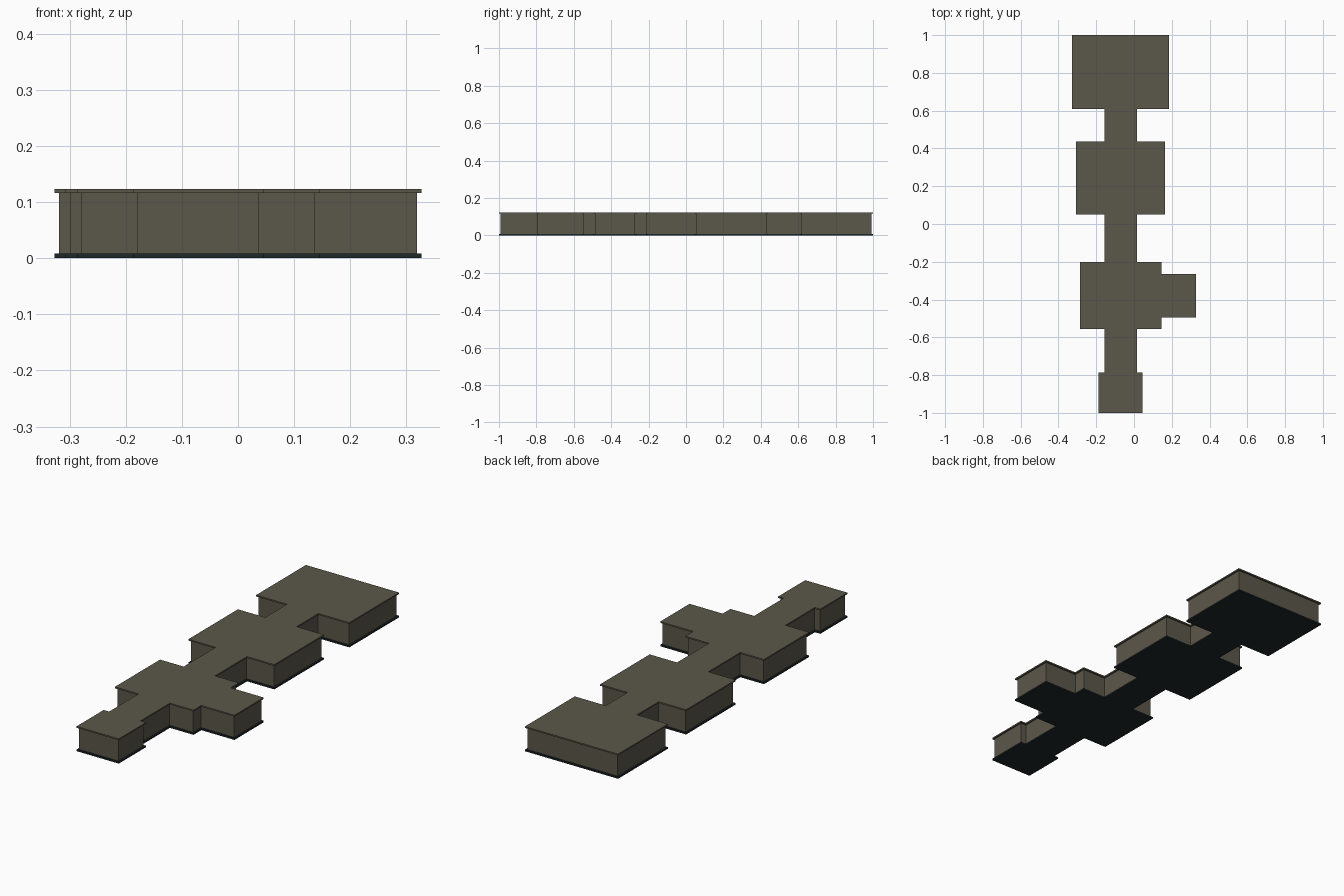
import bpy
import bmesh
from mathutils import Vector

if "Cube" in bpy.data.objects:
    bpy.data.objects.remove(bpy.data.objects["Cube"], do_unlink=True)


def material(name, rgb):
    mat = bpy.data.materials.new(name)
    mat.use_nodes = True
    color = (*rgb, 1)
    mat.diffuse_color = color
    bsdf = next(n for n in mat.node_tree.nodes if n.type == 'BSDF_PRINCIPLED')
    bsdf.inputs["Base Color"].default_value = color
    bsdf.inputs["Roughness"].default_value = 0.9
    return mat


stone = material("olive grey stone", (0.105, 0.095, 0.069))
dark = material("dark slate floor", (0.013, 0.020, 0.021))

# Plan: rooms and passages along one axis, as (half width, front y, back y)
AXIS = -0.071
PASSAGE = 0.086
spans = [
    (0.116, -1.0, -0.787),
    (PASSAGE, -0.787, -0.556),
    (0.216, -0.556, -0.202),
    (PASSAGE, -0.202, 0.049),
    (0.236, 0.049, 0.438),
    (PASSAGE, 0.438, 0.609),
    (0.256, 0.609, 1.0),
]
ALCOVE_X, ALCOVE_Y = 0.327, (-0.495, -0.265)


def plan_outline():
    """Counter-clockwise outline of the whole plan."""
    right, left = [], []
    for half, y0, y1 in spans:
        right.append((AXIS + half, y0))
        if y0 < ALCOVE_Y[0] < y1:
            a, b = ALCOVE_Y
            right += [(AXIS + half, a), (ALCOVE_X, a), (ALCOVE_X, b), (AXIS + half, b)]
        right.append((AXIS + half, y1))
        left += [(AXIS - half, y0), (AXIS - half, y1)]
    return [Vector(p) for p in right + left[::-1]]


def inset(points, d):
    """Move each side of a right-angled outline inward by d."""
    result = []
    for i, p in enumerate(points):
        a = (p - points[i - 1]).normalized()
        b = (points[(i + 1) % len(points)] - p).normalized()
        result.append(p + d * (Vector((-a.y, a.x)) + Vector((-b.y, b.x))))
    return result


def finish(name, bm, height, mat):
    """Extrude the flat faces upward and make the object."""
    extruded = bmesh.ops.extrude_face_region(bm, geom=bm.faces[:], use_keep_orig=True)
    top = [g for g in extruded["geom"] if isinstance(g, bmesh.types.BMVert)]
    bmesh.ops.translate(bm, verts=top, vec=(0, 0, height))
    bmesh.ops.recalc_face_normals(bm, faces=bm.faces[:])
    mesh = bpy.data.meshes.new(name)
    bm.to_mesh(mesh)
    bm.free()
    mesh.materials.append(mat)
    obj = bpy.data.objects.new(name, mesh)
    bpy.context.collection.objects.link(obj)
    return obj


def slab(name, points, z, height, mat):
    bm = bmesh.new()
    bm.faces.new([bm.verts.new((p.x, p.y, z)) for p in points])
    return finish(name, bm, height, mat)


def wall_ring(name, outer, inner, z, height, mat):
    bm = bmesh.new()
    o = [bm.verts.new((p.x, p.y, z)) for p in outer]
    n = [bm.verts.new((p.x, p.y, z)) for p in inner]
    for i in range(len(o)):
        bm.faces.new((o[i - 1], o[i], n[i], n[i - 1]))
    return finish(name, bm, height, mat)


outline = plan_outline()
LIP = THICK = 0.008
FLOOR, CEILING, TOP = 0.008, 0.116, 0.123

# Floor, hollow walls set back from its edge, and the overhanging ceiling
slab("floor", outline, 0, FLOOR, dark)
wall_ring("walls", inset(outline, LIP), inset(outline, LIP + THICK),
          FLOOR, CEILING - FLOOR, stone)
slab("ceiling", outline, CEILING, TOP - CEILING, stone)
